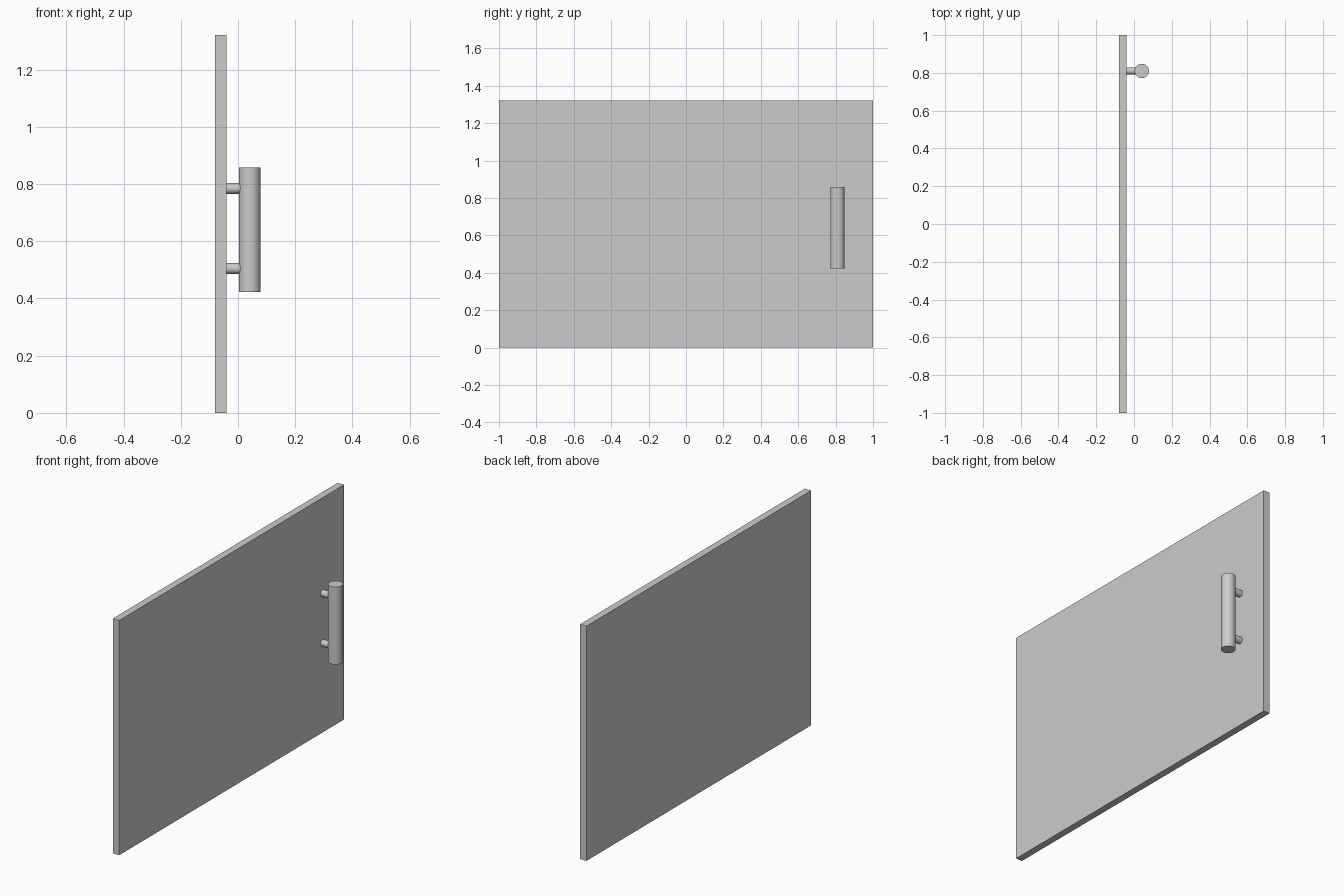
import bpy
from math import pi, radians

if "Cube" in bpy.data.objects:
    bpy.data.objects.remove(bpy.data.objects["Cube"])

HANDLE_X, HANDLE_Y = 0.041, 0.81


def cylinder(name, radius, length, location, rotation=(0, 0, 0)):
    bpy.ops.mesh.primitive_cylinder_add(vertices=48, radius=radius, depth=length,
                                        location=location, rotation=rotation)
    obj = bpy.context.object
    obj.name = name
    bpy.ops.object.shade_smooth_by_angle(angle=radians(30))
    return obj


# Flat door panel standing on the ground
bpy.ops.mesh.primitive_cube_add(size=1, location=(-0.06, 0, 0.661))
panel = bpy.context.object
panel.name = "door_panel"
panel.dimensions = (0.04, 2.0, 1.322)
bpy.ops.object.transform_apply(location=False, rotation=False, scale=True)

# Vertical round handle bar
cylinder("handle_bar", 0.038, 0.436, (HANDLE_X, HANDLE_Y, 0.64))

# Two short posts joining the bar to the panel
for label, z in (("lower", 0.505), ("upper", 0.785)):
    start, end = -0.042, 0.02
    cylinder(f"{label}_handle_post", 0.019, end - start,
             ((start + end) / 2, HANDLE_Y, z), (0, pi / 2, 0))
